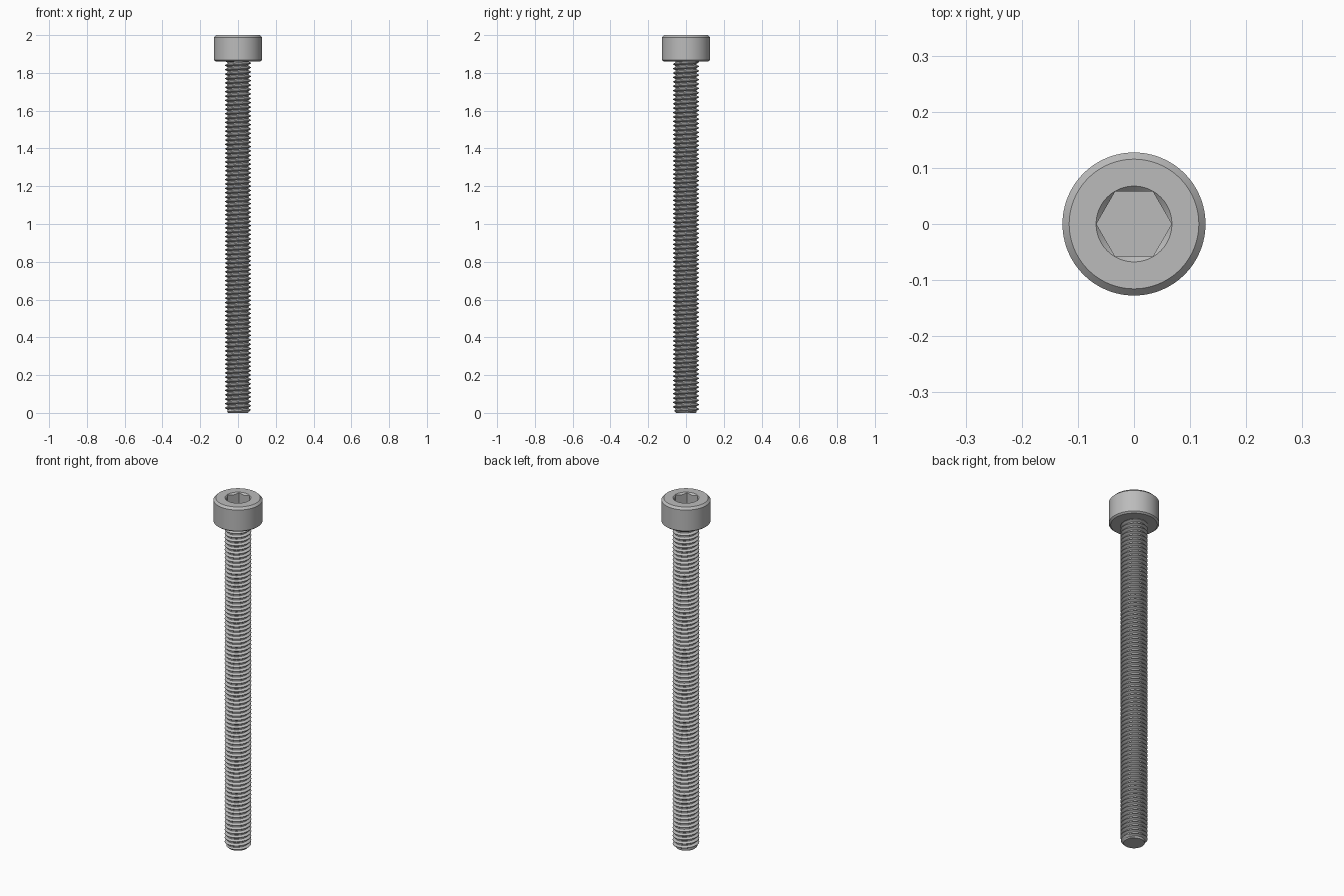
import bpy
import bmesh
from math import sin, cos, pi

cube = bpy.data.objects.get("Cube")
if cube:
    bpy.data.objects.remove(cube, do_unlink=True)

steel = bpy.data.materials.new("brushed steel grey")
steel.use_nodes = True
GREY = (0.5, 0.5, 0.5, 1)
steel.diffuse_color = GREY
steel.node_tree.nodes["Principled BSDF"].inputs["Base Color"].default_value = GREY


def make_object(name, rows, cap=False):
    """Skin a grid of points, weld the seam and return the object."""
    bm = bmesh.new()
    grid = [[bm.verts.new(p) for p in row] for row in rows]
    for low, high in zip(grid, grid[1:]):
        for i in range(len(low) - 1):
            bm.faces.new((low[i], low[i + 1], high[i + 1], high[i]))
    bmesh.ops.remove_doubles(bm, verts=bm.verts, dist=1e-5)
    if cap:
        rim = [e for e in bm.edges if e.is_boundary]
        bmesh.ops.holes_fill(bm, edges=rim, sides=0)
    bmesh.ops.recalc_face_normals(bm, faces=bm.faces)
    mesh = bpy.data.meshes.new(name)
    bm.to_mesh(mesh)
    bm.free()
    mesh.materials.append(steel)
    obj = bpy.data.objects.new(name, mesh)
    bpy.context.collection.objects.link(obj)
    return obj


def lathe(name, profile, sides):
    angles = [2 * pi * i / sides for i in range(sides + 1)]
    return make_object(name, [[(r * cos(a), r * sin(a), z) for a in angles]
                              for r, z in profile])


def activate(obj):
    bpy.ops.object.select_all(action='DESELECT')
    obj.select_set(True)
    bpy.context.view_layer.objects.active = obj


# Chamfered head with a conical lead-in
head = lathe("head", [(0, 1.8605), (0.118, 1.8605), (0.1275, 1.868),
                      (0.1275, 1.988), (0.1155, 2), (0.0675, 2),
                      (0.05, 1.983), (0, 1.983)], 96)

# Hexagonal socket, corners along x
socket = lathe("socket_cutter", [(0, 1.935), (0.067, 1.935),
                                 (0.067, 2.05), (0, 2.05)], 6)
socket.hide_render = True
cut = head.modifiers.new("socket", 'BOOLEAN')
cut.operation = 'DIFFERENCE'
cut.solver = 'EXACT'
cut.object = socket
activate(head)
bpy.ops.object.modifier_apply(modifier=cut.name)
bpy.data.objects.remove(socket, do_unlink=True)

# Right-handed thread, tapered at the tip and inside the head
PITCH, MAJOR, MINOR, TIP = 2 / 86, 0.069, 0.0555, 0.053
TOP, SIDES = 1.88, 48
TOOTH = [(0, MINOR), (0.25, MINOR), (0.5625, MAJOR), (0.6875, MAJOR)]


def thread_point(turn, offset, radius, i):
    a = 2 * pi * i / SIDES
    z = min(max((turn + offset + i / SIDES) * PITCH, 0), TOP)
    r = min(radius, TIP + z, TIP + TOP - z)
    return (r * cos(a), r * sin(a), z)


turns = int(TOP / PITCH) + 3
thread = make_object("threaded_shank",
                     [[thread_point(t, o, r, i) for i in range(SIDES + 1)]
                      for t in range(-3, turns) for o, r in TOOTH], cap=True)

# Smooth round walls, crisp edges
for part in (head, thread):
    activate(part)
    bpy.ops.object.shade_smooth_by_angle(angle=pi / 6)
